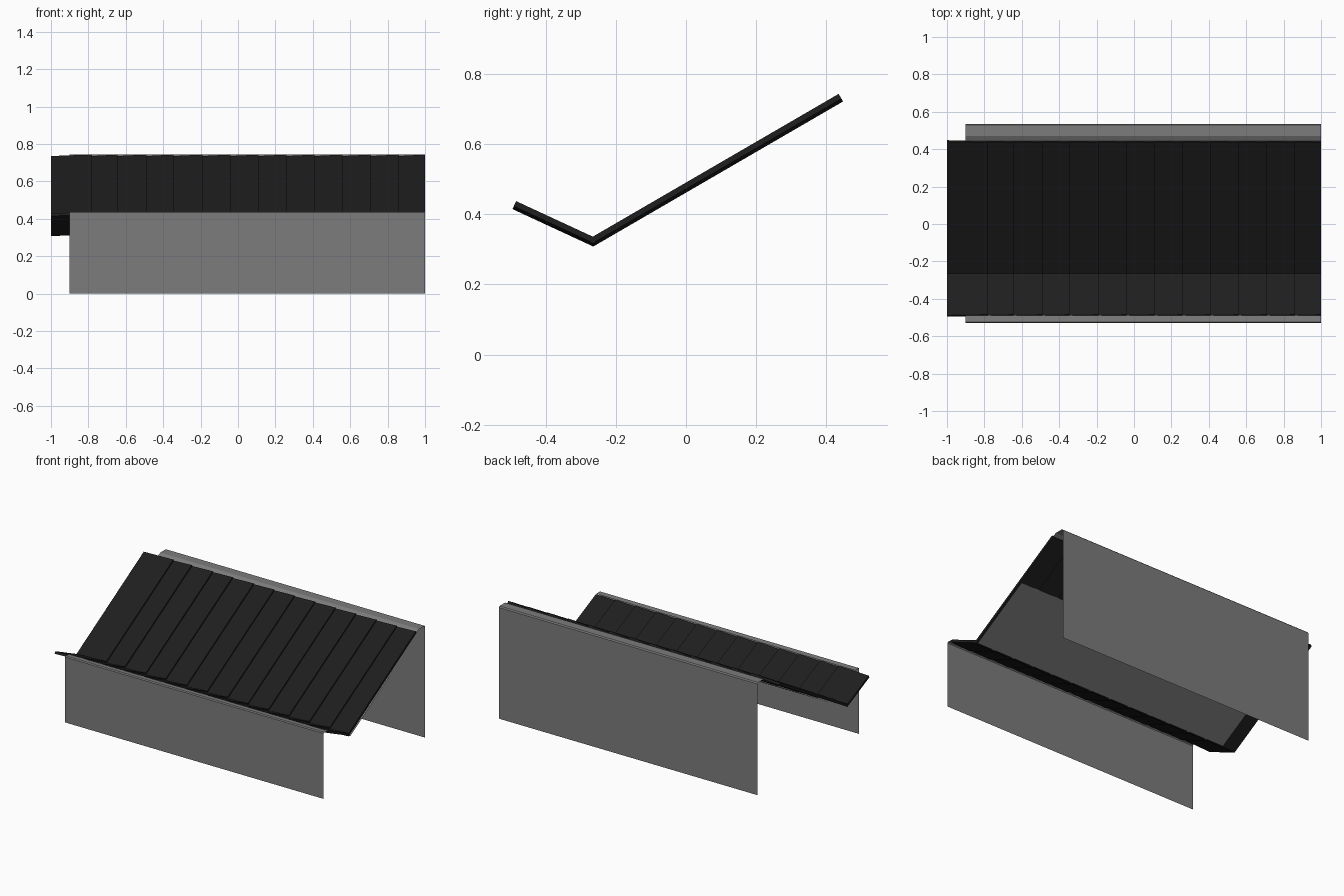
import bpy, bmesh
from mathutils import Vector

if "Cube" in bpy.data.objects:
    bpy.data.objects.remove(bpy.data.objects["Cube"])


def mat(name, c):
    m = bpy.data.materials.new(name)
    m.diffuse_color = (c[0], c[1], c[2], 1)
    m.use_nodes = True
    m.node_tree.nodes["Principled BSDF"].inputs["Base Color"].default_value = m.diffuse_color
    return m


black = mat("dark_roofing", (0.013, 0.013, 0.013))
grey = mat("wall_grey", (0.2, 0.2, 0.2))


def make(name, bm, m):
    bmesh.ops.recalc_face_normals(bm, faces=bm.faces)
    me = bpy.data.meshes.new(name)
    bm.to_mesh(me)
    bm.free()
    ob = bpy.data.objects.new(name, me)
    bpy.context.collection.objects.link(ob)
    me.materials.append(m)
    return ob


# open sheet: y/z profile swept along x
def sheet(name, profile, m, x0=-0.9, x1=1.0):
    bm = bmesh.new()
    rows = [[bm.verts.new((x, y, z)) for x in (x0, x1)] for y, z in profile]
    for a, b in zip(rows, rows[1:]):
        bm.faces.new((a[0], a[1], b[1], b[0]))
    return make(name, bm, m)


# seams between overlapping roof panels
seams = [-1.0, -0.78, -0.645, -0.49, -0.345, -0.19, -0.04, 0.11,
         0.26, 0.41, 0.56, 0.71, 0.86, 1.0]


# row of slightly tilted overlapping panels on one slope
def roof_slope(name, low, high, thick=0.016, lift=0.009):
    lo, hi = Vector((0, *low)), Vector((0, *high))
    d = (hi - lo).normalized()
    n = Vector((0, -d.z, d.y))
    if n.z < 0:
        n = -n
    bm = bmesh.new()
    for x0, x1 in zip(seams, seams[1:]):
        ring = []
        for p in (lo, hi):
            for x, up in ((x0, 0), (x1, lift)):
                for t in (up, up + thick):
                    q = p + n * t
                    ring.append(bm.verts.new((x, q.y, q.z)))
        a, b, c, e, f, g, h, i = ring
        for face in ((a, c, e, b), (f, g, i, h), (a, b, g, f),
                     (c, h, i, e), (b, e, i, g), (a, f, h, c)):
            bm.faces.new(face)
    return make(name, bm, black)


# butterfly roof
roof_slope("long_roof_slope", (-0.265, 0.308), (0.448, 0.722))
roof_slope("short_roof_slope", (-0.264, 0.308), (-0.495, 0.415))

# soffit under the long slope
sheet("soffit", [(-0.252, 0.309), (0.155, 0.545)], grey)

# walls with a folded top lip
sheet("back_wall", [(0.535, 0), (0.535, 0.738), (0.528, 0.745),
                    (0.47, 0.745), (0.445, 0.732)], grey)
sheet("front_wall", [(-0.53, 0), (-0.53, 0.434), (-0.524, 0.44),
                     (-0.488, 0.437)], grey)
